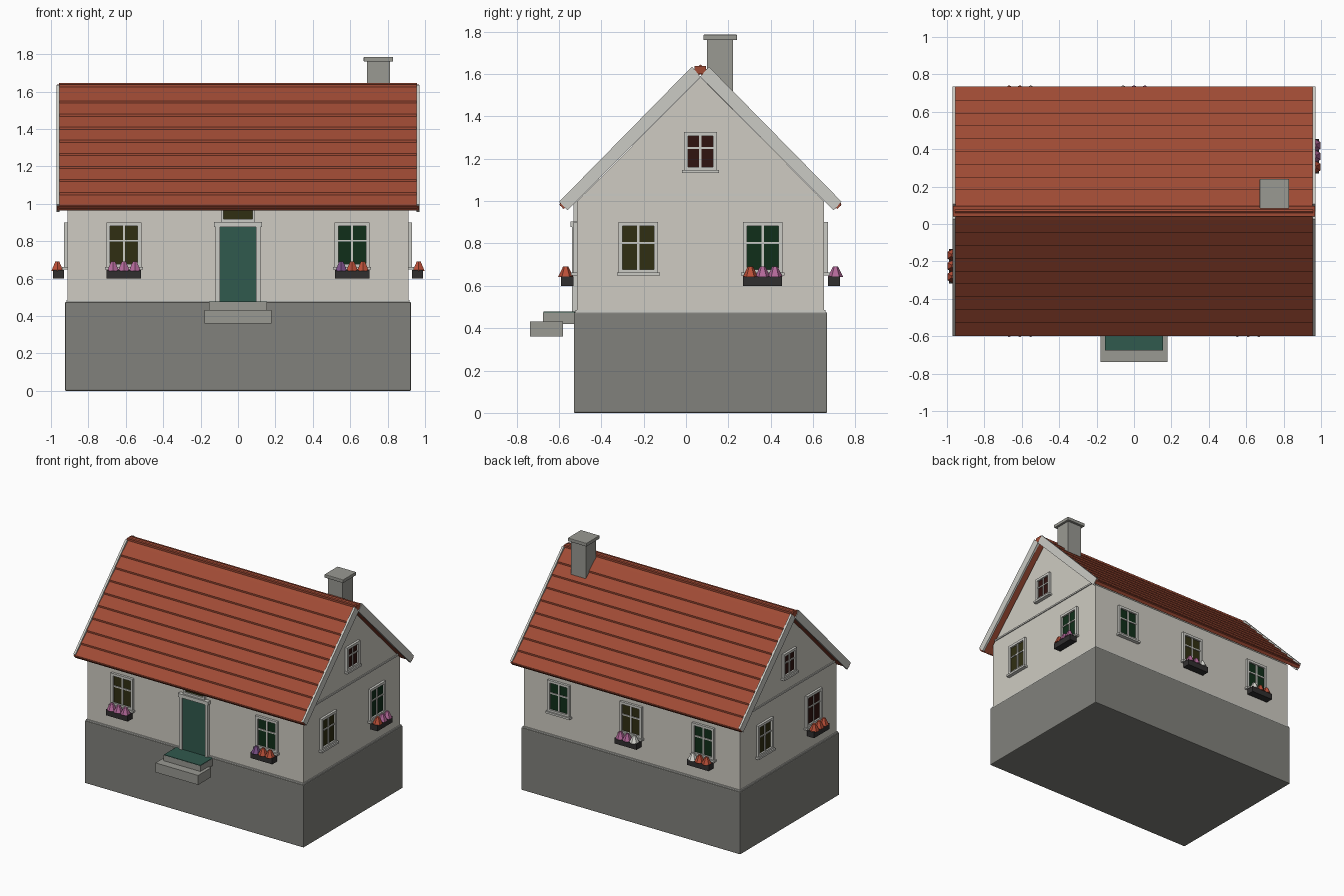
import bpy, bmesh, math
from mathutils import Vector

if "Cube" in bpy.data.objects:
    bpy.data.objects.remove(bpy.data.objects["Cube"])

COL = {
    "plinth_grey": (0.22, 0.22, 0.2), "plaster": (0.62, 0.6, 0.54), "trim": (0.6, 0.6, 0.56),
    "stone": (0.32, 0.32, 0.29), "tile": (0.35, 0.07, 0.035), "door_green": (0.03, 0.1, 0.075),
    "olive": (0.03, 0.028, 0.006), "green": (0.005, 0.028, 0.01), "maroon": (0.03, 0.007, 0.005),
    "planter": (0.03, 0.028, 0.028), "red": (0.5, 0.08, 0.04), "pink": (0.45, 0.14, 0.32),
    "purple": (0.2, 0.08, 0.25), "white": (0.75, 0.75, 0.7),
}
MATS = {}


def mat(key):
    if key not in MATS:
        MATS[key] = bpy.data.materials.new(key)
        MATS[key].diffuse_color = (*COL[key], 1)
    return MATS[key]


def finish(name, bm, key):
    bmesh.ops.recalc_face_normals(bm, faces=bm.faces[:])
    me = bpy.data.meshes.new(name)
    bm.to_mesh(me)
    bm.free()
    me.materials.append(mat(key))
    ob = bpy.data.objects.new(name, me)
    bpy.context.collection.objects.link(ob)
    return ob


def box(name, a, b, key, bevel=0):
    bm = bmesh.new()
    bmesh.ops.create_cube(bm, size=1)
    for v in bm.verts:
        v.co = Vector([(a[i] + b[i]) / 2 + v.co[i] * abs(b[i] - a[i]) for i in range(3)])
    ob = finish(name, bm, key)
    if bevel:
        m = ob.modifiers.new("edge", 'BEVEL')
        m.width, m.segments = bevel, 2
    return ob


def prism(name, pts, x0, x1, key):
    # extrude a (y, z) profile along x
    bm = bmesh.new()
    f = bm.faces.new([bm.verts.new((x0, y, z)) for y, z in pts])
    r = bmesh.ops.extrude_face_region(bm, geom=[f])
    bmesh.ops.translate(bm, vec=(x1 - x0, 0, 0),
                        verts=[g for g in r["geom"] if isinstance(g, bmesh.types.BMVert)])
    return finish(name, bm, key)


CY = 0.068                                   # ridge line in y
WX, WF, WB = 0.912, -0.514, 0.652            # wall planes


def place(side, u, o, z):
    # u runs along the wall, o points outward
    return {"front": (u, WF - o, z), "back": (u, WB + o, z),
            "right": (WX + o, u, z), "left": (-WX - o, u, z)}[side]


def wall_box(name, side, u, o, z, key):
    return box(name, place(side, u[0], o[0], z[0]), place(side, u[1], o[1], z[1]), key)


# plinth and house body
box("plinth", (-0.925, -0.53, 0), (0.925, 0.667, 0.475), "plinth_grey", 0.006)
box("plinth_ledge", (-0.917, -0.522, 0.473), (0.917, 0.659, 0.485), "trim")
prism("house_walls", [(WF, 0.475), (WB, 0.475), (WB, 1.0), (CY, 1.585), (WF, 1.0)],
      -WX, WX, "plaster")
for s in (-1, 1):
    box("gable_band", (s * 0.905, -0.488, 1.025), (s * 0.919, 0.624, 1.037), "trim")

# roof: stepped tile courses, verge boards, eave strip
for s in (-1, 1):
    pts = []
    yo, zo, step, n = 0.664, 0.978, 0.07, 9
    for i in range(n):
        d, h = yo - i * step * 0.98, zo + i * step
        pts += [(d, h), (d, h + 0.012), (d - step * 0.98, h + step)]
    pts += [(0, 1.645), (0, 1.6), (yo - 0.025, zo - 0.012)]
    prism("roof_tiles", [(CY + s * y, z) for y, z in pts], -0.957, 0.957, "tile")
    e = [(0.667, 0.985), (0.658, 0.99), (0.636, 0.972), (0.647, 0.963)]
    prism("eave_strip", [(CY + s * y, z) for y, z in e], -0.968, 0.968, "tile")
    v = [(0, 1.588), (0.04, 1.635), (0.667, 0.997), (0.628, 0.957)]
    for t in (-1, 1):
        prism("verge_board", [(CY + s * y, z) for y, z in v], t * 0.955, t * 0.971, "trim")
box("ridge_cap", (-0.968, CY - 0.027, 1.6), (0.968, CY + 0.027, 1.638), "tile")

# chimney
box("chimney_stack", (0.69, 0.1, 1.4), (0.813, 0.223, 1.765), "stone")
box("chimney_cap", (0.672, 0.082, 1.76), (0.83, 0.241, 1.786), "stone", 0.004)

# door with frame, lintel and transom light
wall_box("door", "front", (-0.097, 0.097), (-0.01, 0.015), (0.475, 0.88), "door_green")
for s in (-1, 1):
    wall_box("door_jamb", "front", (s * 0.097, s * 0.12), (-0.01, 0.025), (0.475, 0.88), "trim")
    wall_box("transom_side", "front", (s * 0.077, s * 0.09), (-0.01, 0.018), (0.9, 1.0), "trim")
wall_box("door_lintel", "front", (-0.127, 0.127), (-0.01, 0.031), (0.877, 0.904), "trim")
wall_box("transom_glass", "front", (-0.077, 0.077), (-0.01, 0.006), (0.9, 1.0), "olive")
wall_box("transom_bottom", "front", (-0.09, 0.09), (-0.01, 0.018), (0.9, 0.92), "trim")

# steps and door mat
box("upper_step", (-0.155, -0.675, 0.42), (0.155, -0.52, 0.474), "stone")
box("door_mat", (-0.154, -0.674, 0.473), (0.154, -0.525, 0.478), "door_green")
box("lower_step", (-0.18, -0.737, 0.36), (0.18, -0.58, 0.432), "stone")


def window(side, c, glass, w=0.148, z0=0.678, z1=0.882):
    h, f = w / 2, 0.019
    wall_box("window_glass", side, (c - h, c + h), (-0.01, 0.005), (z0, z1), glass)
    for s in (-1, 1):
        wall_box("window_jamb", side, (c + s * h, c + s * (h + f)), (-0.01, 0.018),
                 (z0 - f, z1 + f), "trim")
    for a, b in ((z0 - f, z0), (z1, z1 + f)):
        wall_box("window_rail", side, (c - h, c + h), (-0.01, 0.018), (a, b), "trim")
    zm = z0 + (z1 - z0) * 0.61
    wall_box("window_mullion", side, (c - 0.006, c + 0.006), (-0.01, 0.012), (z0, z1), "trim")
    wall_box("window_bar", side, (c - h, c + h), (-0.01, 0.012), (zm - 0.005, zm + 0.005), "trim")
    wall_box("window_sill", side, (c - h - 0.028, c + h + 0.028), (-0.01, 0.028),
             (z0 - f - 0.011, z0 - f + 0.004), "trim")


def cone(name, loc, r1, r2, depth, key):
    bm = bmesh.new()
    bmesh.ops.create_cone(bm, cap_ends=True, segments=6, radius1=r1, radius2=r2, depth=depth)
    bmesh.ops.translate(bm, verts=bm.verts[:], vec=loc)
    return finish(name, bm, key)


def planter(side, c, colours):
    wall_box("flower_box", side, (c - 0.092, c + 0.092), (0.018, 0.076), (0.6, 0.645), "planter")
    for i, k in enumerate(colours):
        u = c + (i - 1) * 0.058
        cone("flower", place(side, u, 0.054, 0.667), 0.036, 0.012, 0.05, k)


# windows: side, position, glass colour, flowers
WINDOWS = [
    ("front", -0.61, "olive", ("pink", "pink", "pink")),
    ("front", 0.61, "green", ("purple", "red", "red")),
    ("back", 0.61, "green", None),
    ("back", 0.0, "olive", ("white", "pink", "pink")),
    ("back", -0.61, "green", ("red", "red", "white")),
    ("right", -0.225, "olive", None),
    ("right", 0.362, "green", ("red", "pink", "pink")),
    ("left", 0.362, "olive", None),
    ("left", -0.225, "maroon", ("red", "red", "red")),
]
for side, c, glass, flowers in WINDOWS:
    window(side, c, glass)
    if flowers:
        planter(side, c, flowers)
for side in ("left", "right"):
    window(side, CY, "maroon", 0.118, 1.162, 1.308)

for m in bpy.data.materials:
    if m.users and not m.is_grease_pencil:
        m.use_nodes = True
        m.node_tree.nodes["Principled BSDF"].inputs["Base Color"].default_value = m.diffuse_color
